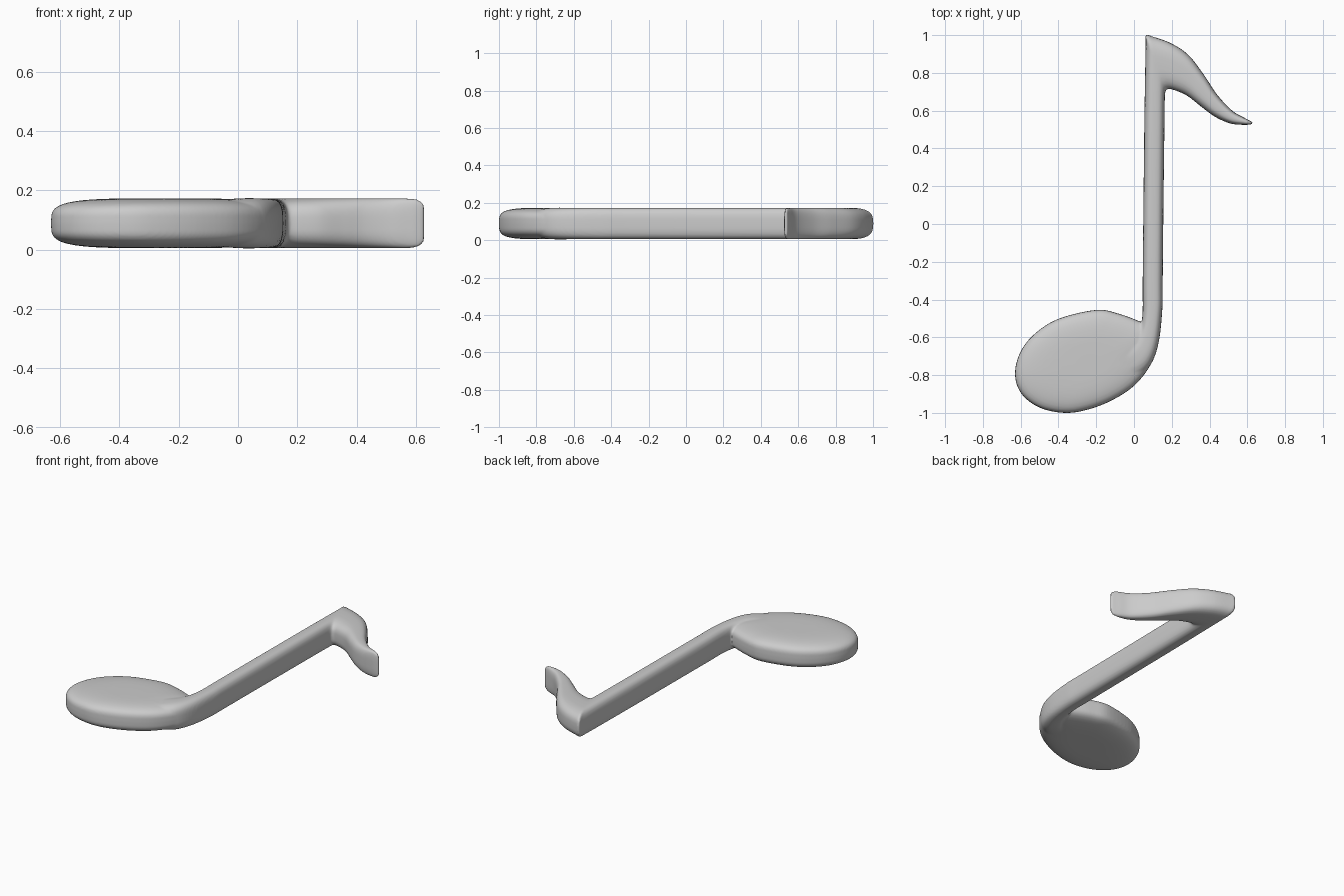
import bpy, bmesh, math
from mathutils import Vector

if "Cube" in bpy.data.objects:
    bpy.data.objects.remove(bpy.data.objects["Cube"])

MID, HALF = 0.089, 0.084          # mid height and half thickness


def spline(pts, steps, closed=False):
    """Catmull-Rom through points of any dimension."""
    n, out = len(pts), []
    get = (lambda i: pts[i % n]) if closed else (lambda i: pts[max(0, min(n - 1, i))])
    for i in range(n if closed else n - 1):
        a, b, c, d = (get(i + k) for k in (-1, 0, 1, 2))
        for s in range(steps):
            t = s / steps
            out.append([0.5 * (2*q + (r - p)*t + (2*p - 5*q + 4*r - w)*t*t
                               + (3*q - p - 3*r + w)*t**3)
                        for p, q, r, w in zip(a, b, c, d)])
    if not closed:
        out.append(list(pts[-1]))
    return out


def spow(x, p):
    return math.copysign(abs(x) ** (2 / p), x)


def skin(bm, rings):
    """Join rings of points into a closed tube with end caps."""
    vs = [[bm.verts.new(p) for p in r] for r in rings]
    n = len(vs[0])
    for a, b in zip(vs, vs[1:]):
        for i in range(n):
            j = (i + 1) % n
            bm.faces.new((a[i], a[j], b[j], b[i]))
    bm.faces.new(vs[0][::-1])
    bm.faces.new(vs[-1])


bm = bmesh.new()

# Note head: outline scaled towards its centre with a rounded rim profile
head = [(-0.63, -0.8), (-0.605, -0.685), (-0.53, -0.585), (-0.4, -0.502),
        (-0.2, -0.455), (-0.08, -0.475), (0.04, -0.52), (0.115, -0.56),
        (0.128, -0.63), (0.085, -0.75), (0.0, -0.857), (-0.12, -0.935),
        (-0.25, -0.984), (-0.37, -1.0), (-0.5, -0.972), (-0.595, -0.9)]
c = Vector((-0.24, -0.73))
outline = [Vector(p) for p in spline(head, 6, True)][::-1]
rings = []
for k in range(25):
    a = (k / 24 - 0.5) * math.pi * 0.98
    s, v = spow(math.cos(a), 4), spow(math.sin(a), 4)
    rings.append([(*(c + (p - c) * s), MID + HALF * v) for p in outline])
skin(bm, rings)

# Stem and flag: stations of left edge, right edge, height factor
stations = [
    (-0.15, -0.70, 0.0, -0.83, 0.9), (-0.06, -0.66, 0.085, -0.75, 1),
    (0.01, -0.60, 0.13, -0.63, 1), (0.043, -0.50, 0.15, -0.45, 1),
    (0.046, -0.3, 0.152, -0.3, 1), (0.05, 0.1, 0.156, 0.1, 1),
    (0.055, 0.55, 0.161, 0.5, 1), (0.059, 0.8, 0.163, 0.66, 1),
    (0.062, 0.96, 0.166, 0.70, 1), (0.063, 1.0, 0.17, 0.71, 1),
    (0.10, 0.992, 0.18, 0.714, 1), (0.2, 0.955, 0.21, 0.71, 1),
    (0.29, 0.893, 0.28, 0.68, 1), (0.37, 0.79, 0.36, 0.618, 1),
    (0.44, 0.685, 0.43, 0.567, 1), (0.52, 0.6, 0.51, 0.532, 1),
    (0.585, 0.562, 0.58, 0.525, 0.99), (0.61, 0.549, 0.608, 0.526, 0.93),
    (0.628, 0.54, 0.628, 0.529, 0.75)]
rings = []
for lx, ly, rx, ry, h in spline(stations, 6):
    m, d = Vector((lx + rx, ly + ry)) / 2, Vector((rx - lx, ry - ly)) / 2
    ring = []
    for k in range(40):
        a = k / 40 * math.tau
        ring.append((*(m + d * spow(math.cos(a), 3)),
                     MID + HALF * h * spow(math.sin(a), 3.2)))
    rings.append(ring)
skin(bm, rings)
bmesh.ops.recalc_face_normals(bm, faces=bm.faces)

mesh = bpy.data.meshes.new("music_note")
bm.to_mesh(mesh)
bm.free()
note = bpy.data.objects.new("music_note", mesh)
bpy.context.collection.objects.link(note)

# Fuse the parts into one soft skin
rem = note.modifiers.new("fuse", 'REMESH')
rem.mode = 'VOXEL'
rem.voxel_size = 0.007
rem.use_smooth_shade = True
smooth = note.modifiers.new("soften", 'SMOOTH')
smooth.factor = 0.5
smooth.iterations = 3
